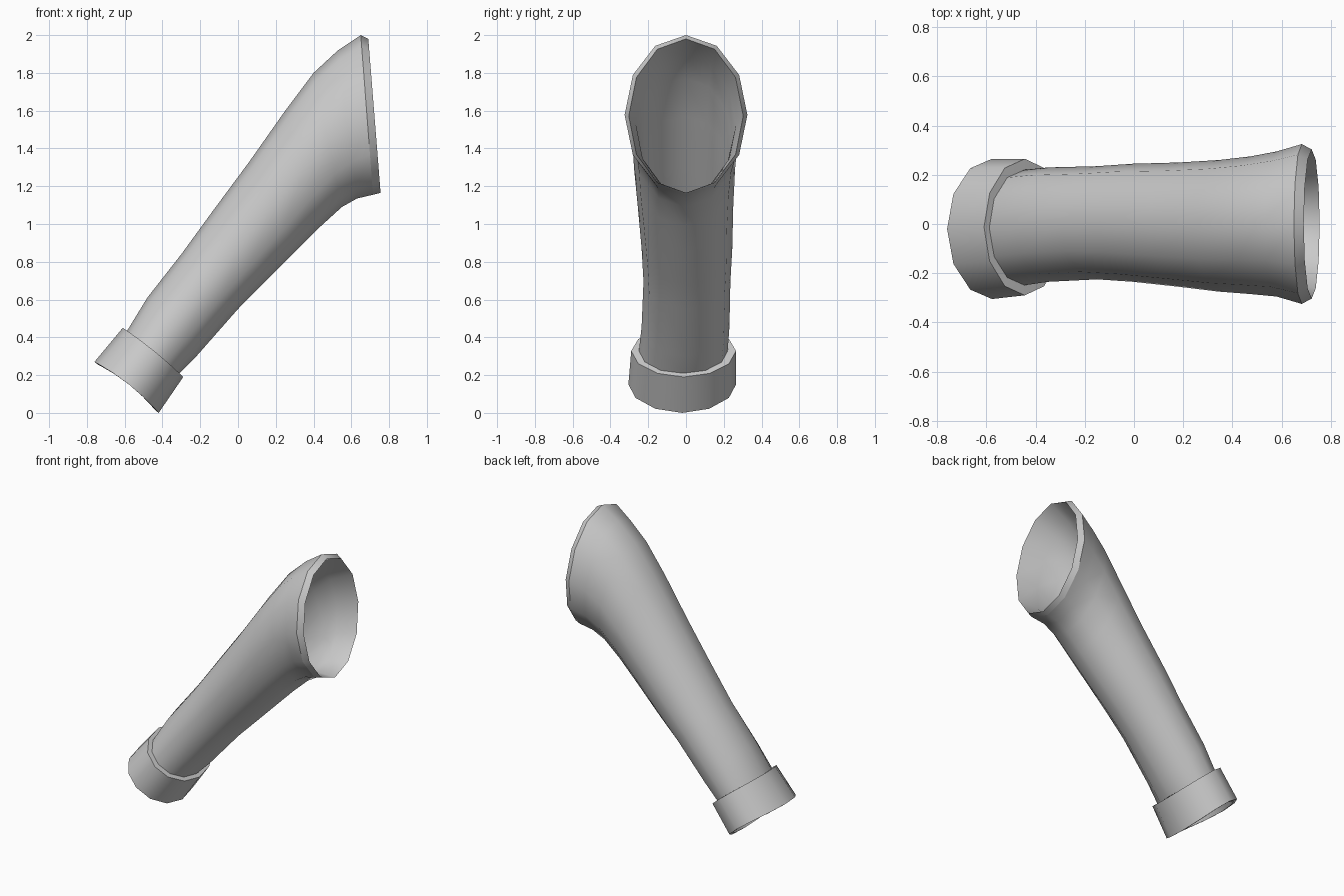
import bpy, bmesh, math
from mathutils import Vector

if "Cube" in bpy.data.objects:
    bpy.data.objects.remove(bpy.data.objects["Cube"])

SIDES = 12
grey = bpy.data.materials.new("grey cloth")
grey.diffuse_color = (0.6, 0.6, 0.6, 1)
grey.use_nodes = True
grey.node_tree.nodes["Principled BSDF"].inputs["Base Color"].default_value = grey.diffuse_color


def ring(top, bottom, y_min, y_max, inset=0.0, bow=0.0):
    """Tilted oval from its upper and lower point (x, z) and its y range."""
    t, b = Vector((top[0], 0, top[1])), Vector((bottom[0], 0, bottom[1]))
    mid, half = (t + b) / 2, (t - b) / 2
    axis = Vector((half.z, 0, -half.x)).normalized()
    half = half * (1 - inset / half.length)
    yc, yr = (y_min + y_max) / 2, (y_max - y_min) / 2 - inset
    pts = []
    for i in range(SIDES):
        a = 2 * math.pi * i / SIDES
        p = mid + half * math.cos(a) + axis * bow * math.sin(a) ** 2
        pts.append(p + Vector((0, yc + yr * math.sin(a), 0)))
    return pts


def closed_loft(name, rings, sharp):
    """Skin the rings into a closed hollow wall; listed rings stay crisp."""
    bm = bmesh.new()
    loops = [[bm.verts.new(p) for p in r] for r in rings]
    for k, a in enumerate(loops):
        b = loops[(k + 1) % len(loops)]
        for i in range(SIDES):
            j = (i + 1) % SIDES
            bm.faces.new((a[i], a[j], b[j], b[i])).smooth = True
    for k in sharp:
        for i in range(SIDES):
            bm.edges.get((loops[k][i], loops[k][(i + 1) % SIDES])).smooth = False
    bmesh.ops.recalc_face_normals(bm, faces=bm.faces)
    me = bpy.data.meshes.new(name)
    bm.to_mesh(me)
    bm.free()
    me.materials.append(grey)
    ob = bpy.data.objects.new(name, me)
    bpy.context.collection.objects.link(ob)
    return ob


# Flared sleeve: outer wall, bevelled mouth rim, inner wall
sections = [
    ((-.59, .43), (-.31, .21), -.25, .22),
    ((-.48, .61), (-.22, .30), -.235, .23),
    ((-.30, .84), (0, .55), -.225, .235),
    ((-.14, 1.06), (.13, .68), -.235, .245),
    ((.06, 1.33), (.30, .85), -.255, .25),
    ((.25, 1.60), (.44, .99), -.275, .26),
    ((.40, 1.80), (.55, 1.09), -.285, .275),
    ((.53, 1.92), (.63, 1.135), -.295, .295),
    ((.65, 2.0), (.715, 1.155), -.325, .325),
]
outer = [ring(*s) for s in sections]
mouth = ring((.69, 1.98), (.755, 1.165), -.303, .303)
inner = [ring(*s, inset=.03) for s in reversed(sections[:-1])]
n = len(sections)
closed_loft("sleeve", outer + [mouth] + inner, [0, n - 1, n, 2 * n - 1])

# Cuff band around the narrow end
low = ((-.76, .27), (-.42, 0), -.305, .265)
high = ((-.61, .45), (-.29, .19), -.29, .265)
closed_loft("cuff", [
    ring(*low, bow=.02),
    ring(*high, bow=.01),
    ring(*high, inset=.05, bow=.01),
    ring(*low, inset=.025, bow=.02),
], range(4))
